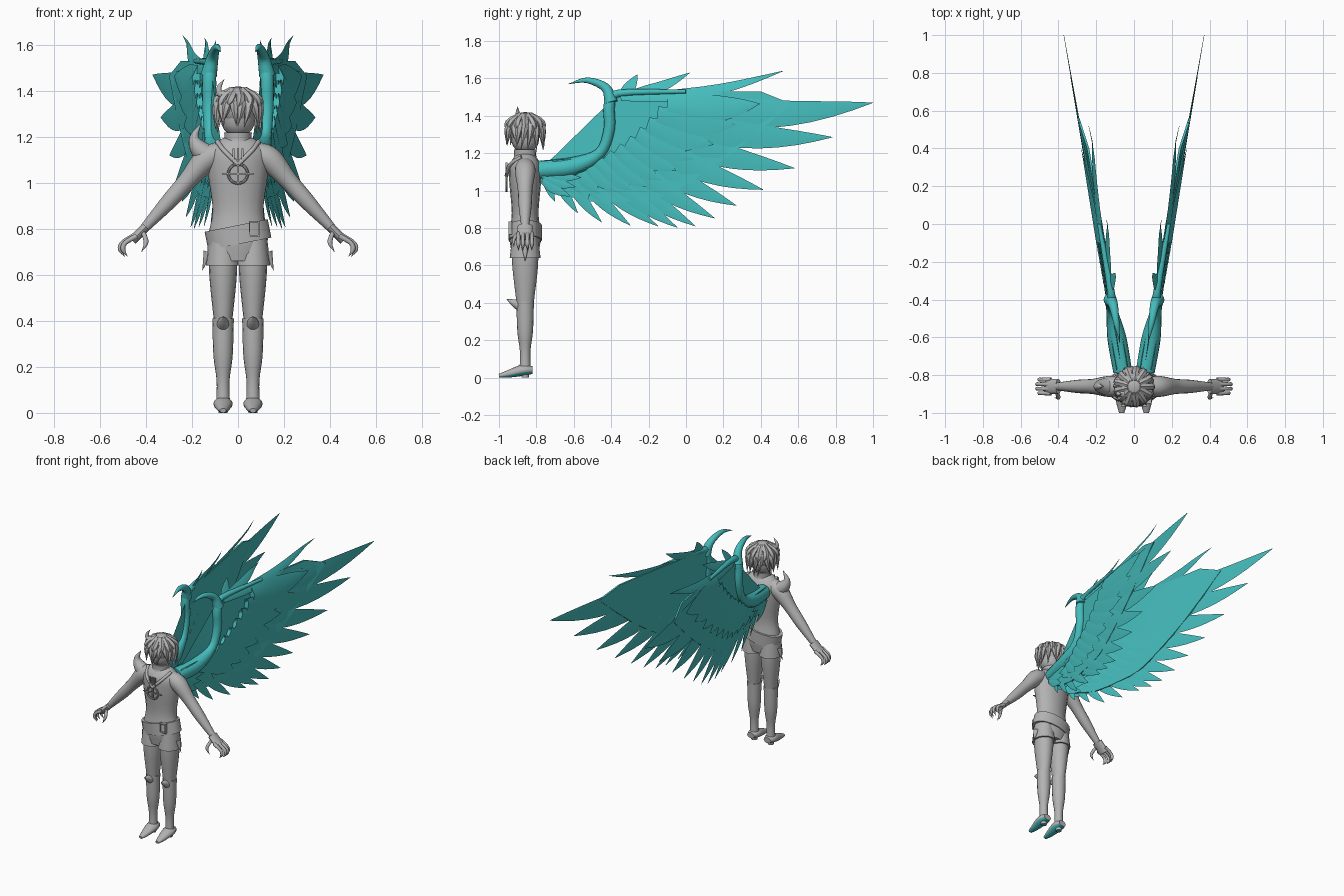
import bpy, bmesh, math, random
from mathutils import Vector, Matrix

random.seed(4)
cube = bpy.data.objects.get("Cube")
if cube:
    bpy.data.objects.remove(cube)


def material(name, color):
    m = bpy.data.materials.new(name)
    m.use_nodes = True
    m.diffuse_color = color
    m.node_tree.nodes["Principled BSDF"].inputs["Base Color"].default_value = color
    return m


GREY = material("plain grey", (.45, .45, .45, 1))
TEAL = material("feather teal", (.06, .5, .5, 1))
X, Y = Vector((1, 0, 0)), Vector((0, 1, 0))
BODY_Y = -.86
CHEST_Y = -.96
LEG_X = .065
THIN = .001


def loft(bm, rings):
    """Skin closed rings of equal length and cap both ends."""
    loops = [[bm.verts.new(p) for p in ring] for ring in rings]
    count = len(loops[0])
    for lower, upper in zip(loops, loops[1:]):
        for i in range(count):
            j = (i + 1) % count
            bm.faces.new((lower[i], lower[j], upper[j], upper[i]))
    bm.faces.new(loops[0][::-1])
    bm.faces.new(loops[-1])


def smooth_path(points, steps=4):
    """Catmull-Rom curve through points of any dimension."""
    p = [Vector(q) for q in points]
    p = [p[0] * 2 - p[1]] + p + [p[-1] * 2 - p[-2]]
    curve = []
    for before, start, end, after in zip(p, p[1:], p[2:], p[3:]):
        leave, arrive = (end - before) / 2, (after - start) / 2
        for k in range(steps):
            t = k / steps
            ease = t * t * (3 - 2 * t)
            curve.append(start.lerp(end, ease) + leave * t * (1 - t) ** 2 - arrive * t * t * (1 - t))
    return curve + [p[-2]]


def tube(bm, points, ref=Y, flat=1, sides=16):
    """Swept ellipse; points are x, y, z, radius and flat scales it along ref."""
    path = smooth_path(points)
    rings = []
    for i, q in enumerate(path):
        behind, ahead = path[max(i - 1, 0)], path[min(i + 1, len(path) - 1)]
        tangent = (ahead - behind).to_3d().normalized()
        u = ref.cross(tangent).normalized()
        v = tangent.cross(u) * flat
        radius = max(q[3], THIN)
        angles = [math.tau * k / sides for k in range(sides)]
        rings.append([q.to_3d() + (u * math.cos(w) + v * math.sin(w)) * radius for w in angles])
    loft(bm, rings)


def finish(name, bm, mat=GREY, sole=False):
    bmesh.ops.recalc_face_normals(bm, faces=bm.faces)
    bm.normal_update()
    mesh = bpy.data.meshes.new(name)
    mesh.materials.append(mat)
    if sole:
        mesh.materials.append(TEAL)
        for face in bm.faces:
            face.material_index = int(face.normal.z < -.5)
    bm.to_mesh(mesh)
    bm.free()
    ob = bpy.data.objects.new(name, mesh)
    bpy.context.collection.objects.link(ob)
    bpy.ops.object.select_all(action="DESELECT")
    ob.select_set(True)
    bpy.context.view_layer.objects.active = ob
    bpy.ops.object.shade_smooth_by_angle(angle=math.radians(40))


def part(name, *paths, ref=Y, flat=1, mat=GREY, sole=False):
    bm = bmesh.new()
    for points in paths:
        tube(bm, points, ref, flat)
    finish(name, bm, mat, sole)


def box(bm, center, size):
    bmesh.ops.create_cube(bm, size=1, matrix=Matrix.Translation(center) @ Matrix.Diagonal((*size, 1)))


def column(*rows, x=0):
    """Upright path from pairs of height and radius."""
    return [(x, BODY_Y, z, radius) for z, radius in rows]


# Torso, neck, collar and head
part("torso", column((.66, .11), (.76, .13), (.88, .11), (1.04, .13), (1.13, .13), (1.18, .09), (1.2, .05)), flat=.65)
part("neck", column((1.1, .05), (1.25, .04)))
part("collar", column((1.15, .08), (1.18, .06), (1.22, .06)))
part("head", column((1.2, .03), (1.25, .07), (1.35, .08)))

# Belt tilted up to the left, with its buckle frame
part("belt", [(-s * .008, BODY_Y, .775 + s * .04, .14) for s in (-1, 1)], flat=.64)
bm = bmesh.new()
BUCKLE = Vector((.07, -.94, .8))
for s in (-1, 1):
    box(bm, BUCKLE + X * s * .02, (.006, .02, .07))
    box(bm, BUCKLE + Vector((0, 0, s * .03)), (.04, .02, .006))
finish("belt_buckle", bm)

# Medallion hung from two cords
part("necklace_cords", *[[(s * .09, -.88, 1.18, .01), (s * .06, -.94, 1.14, .01), (0, CHEST_Y, 1.08, .01)]
                         for s in (-1, 1)])
bpy.ops.mesh.primitive_torus_add(major_radius=.042, minor_radius=.006, major_segments=28, minor_segments=8,
                                 location=(0, CHEST_Y, 1.04), rotation=(math.pi / 2, 0, 0))
ring = bpy.context.object
ring.name = "medallion_ring"
ring.data.materials.append(GREY)
bpy.ops.object.shade_smooth_by_angle()
bm = bmesh.new()
box(bm, (0, CHEST_Y, 1.04), (.01, .01, .08))
box(bm, (0, CHEST_Y, 1.04), (.14, .01, .005))
for k in (-1, 0, 1):
    box(bm, (k * .02, CHEST_Y, 1.12), (.01, .01, .06))
finish("medallion_bars", bm)


# Hair: a cap under two rows of pointed locks
def around(angle, reach, z, radius):
    return reach * math.cos(angle), BODY_Y + reach * math.sin(angle), z, radius


bm = bmesh.new()
bmesh.ops.create_uvsphere(bm, u_segments=24, v_segments=14, radius=.09,
                          matrix=Matrix.Translation((0, BODY_Y, 1.33)))
for count, top, length in ((18, 1.39, .16), (13, 1.41, .1)):
    for i in range(count):
        angle = math.tau * i / count
        brow = .02 * max(-math.sin(angle), 0)
        low = top - length + brow + random.uniform(-.02, .01)
        twist = angle + random.uniform(-.3, .3)
        lock = [around(angle, .03, top, .01), around(angle, .09, top - .05, .02), around(twist, .1, low, 0)]
        tube(bm, lock, Vector((-math.sin(angle), math.cos(angle), 0)), sides=6)
finish("hair", bm)
part("head_horn", [(-.04, -.9, 1.38, .02), (-.08, -.9, 1.39, .015), (-.08, -.9, 1.42, .01), (-.06, -.9, 1.45, 0)])
part("shoulder_spike", [(x, BODY_Y, z, radius) for x, z, radius in
                        ((-.12, 1.11, .05), (-.17, 1.15, .04), (-.19, 1.2, .02), (-.16, 1.26, 0))])


# Limbs, repeated on each side
def limbs(s, side):
    def in_plane(*rows):
        return [(s * x, BODY_Y, z, radius) for x, z, radius in rows]

    def lengthwise(*rows):
        return [(s * LEG_X, y, z, radius) for y, z, radius in rows]

    part(side + "_arm", in_plane((.08, 1.13, .05), (.14, 1.1, .055), (.22, 1.01, .04), (.3, .92, .035), (.41, .8, .02)))
    # Flat palm, curled fingers and thumb
    part(side + "_palm", in_plane((.4, .81, .02), (.46, .75, .02)), flat=2)
    digits = []
    for i in range(4):
        y = BODY_Y + .024 * (i - 1.5)
        out = .012 * (i in (1, 2))
        digits.append([(s * (x + out), y, z, radius) for x, z, radius in
                       ((.44, .77, .012), (.49, .74, .01), (.5, .71, .01), (.48, .68, 0))])
    digits.append([(s * .41, -.89, .78, .01), (s * .4, -.92, .74, .01), (s * .42, -.92, .7, 0)])
    part(side + "_fingers", *digits)

    # Leg, shorts, boot, foot and heel
    leg_x = s * LEG_X
    part(side + "_leg", column((.74, .06), (.6, .06), (.4, .04), x=leg_x), flat=1.15)
    part(side + "_shorts", column((.78, .06), (.64, .075), x=leg_x), flat=1.1)
    part(side + "_shorts_point", in_plane((.13, .7, .02), (.155, .62, 0)))
    part(side + "_boot", column((.41, .047), (.25, .042), (.14, .028), (.04, .03), x=leg_x))
    part(side + "_knee_point", lengthwise((-.88, .38, .03), (-.92, .4, .02), (-.96, .42, 0)), ref=X)
    part(side + "_foot", lengthwise((-.82, .04, .02), (-.87, .04, .03), (-.95, .02, .02), (-1, .01, .01)),
         ref=X, flat=1.4, sole=True)
    part(side + "_heel", column((0, .02), (.05, .025), x=leg_x), sole=True)


# Wing surface: leans outward to the rear, its upper edge rolled inward
def wing_x(y, z):
    height = min(max((z - 1.47) / .14, 0), 1)
    fade = min(max(3 - 4 * y, 0), 1)
    return .06 + .175 * (y + .78) - .055 * height * fade


def feather(bm, s, base, tip, width, shift=0):
    """Leaf shape with a raised rib, from base to tip."""
    along = tip - base
    across = along.orthogonal().normalized()
    rings = []
    steps = 10
    for k in range(steps + 1):
        t = k / steps
        center = base + along * t - across * along.length * math.sin(math.pi * t) / 20
        half = max(width * min(.6 + t, 1) * (1 - t ** 3), THIN)
        rib = .008 * (1 - t) + THIN
        ring = []
        for edge, lift in ((1, 0), (0, 1), (-1, 0), (0, -1)):
            p = center + across * half * edge
            ring.append((s * (wing_x(*p) + shift + rib * lift), *p))
        rings.append(ring)
    loft(bm, rings)


# Tips run along the trailing edge, bases follow the bone
TIPS = smooth_path([(1, 1.47), (.58, 1.12), (.27, .92), (.05, .81), (-.15, .81), (-.45, .83), (-.7, .94)], steps=2)
PLUMES = []
for i, tip in enumerate(TIPS):
    u = i / (len(TIPS) - 1)
    PLUMES.append((Vector((-.1 - .65 * u, 1.1 + .36 * (1 - u) ** 2)), tip, .085 - .06 * u))
for tip in ((.52, 1.64), (.02, 1.63), (-.26, 1.62)):
    PLUMES.append((Vector((-.35, 1.5)), Vector(tip), .035))
FAN = PLUMES[:len(TIPS)]
BONE = [(-.78, 1.11, .05), (-.6, 1.13, .05), (-.46, 1.2, .03), (-.41, 1.33, .03), (-.41, 1.46, .03),
        (-.36, 1.52, .02), (0, 1.53, .01)]
CLAW = [(-.4, 1.47, .035), (-.43, 1.55, .025), (-.53, 1.59, .015), (-.63, 1.57, 0)]


def wing(s, side):
    # Thin web between the bone and the middles of the feathers
    web = [(y, z) for y, z, radius in BONE] + [(.4, 1.53)]
    web += [tuple(base.lerp(tip, .6)) for base, tip, width in FAN]
    bm = bmesh.new()
    loft(bm, [[(s * (wing_x(*p) + side_offset), *p) for p in web] for side_offset in (-.006, .006)])
    bmesh.ops.triangulate(bm, faces=[f for f in bm.faces if len(f.verts) > 4])
    finish(side + "_wing_web", bm, TEAL)
    # Long feathers, short coverts over them and a tuft at the root
    bm = bmesh.new()
    for i, (base, tip, width) in enumerate(PLUMES):
        feather(bm, s, base, tip, width, .003 * (i % 2))
    finish(side + "_wing_feathers", bm, TEAL)
    bm = bmesh.new()
    for face in (-1, 1):
        for base, tip, width in FAN:
            feather(bm, s, base, base.lerp(tip, .45), width, face * .012)
        for k in range(5):
            root, end = Vector((-.77, 1.14 - .02 * k)), Vector((-.5 - .03 * k, 1.17 - .05 * k))
            feather(bm, s, root, end, .03, face * .03)
    finish(side + "_wing_coverts", bm, TEAL)
    # Bony leading edge and the claw at the wrist
    for name, rows in (("_wing_bone", BONE), ("_wing_claw", CLAW)):
        part(side + name, [(s * wing_x(y, min(z, 1.5)), y, z, radius) for y, z, radius in rows], ref=X, mat=TEAL)


for s, side in ((1, "left"), (-1, "right")):
    limbs(s, side)
    wing(s, side)
